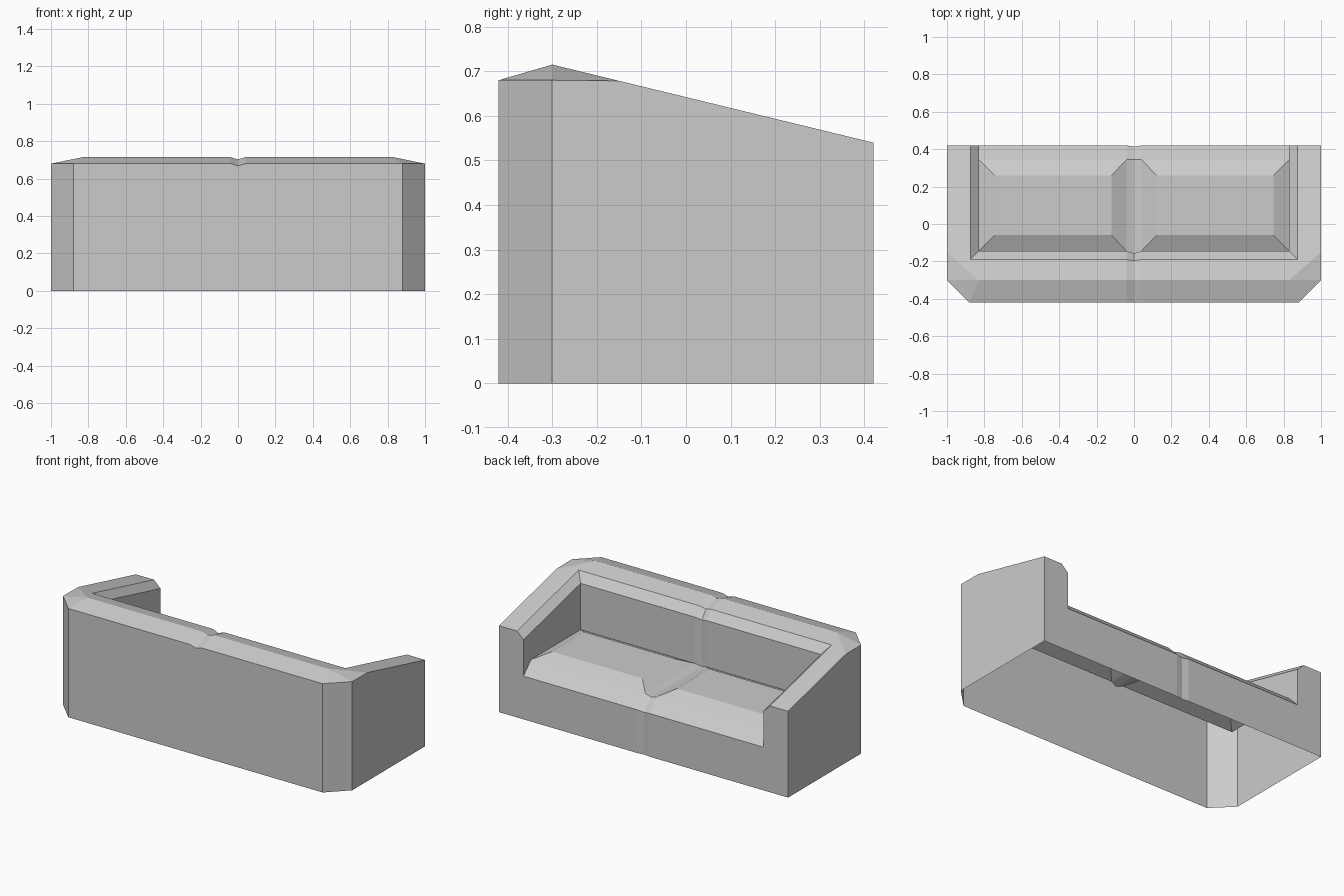
import bpy
import bmesh
from mathutils import Vector

cube = bpy.data.objects.get("Cube")
if cube:
    bpy.data.objects.remove(cube, do_unlink=True)

fabric = bpy.data.materials.new("grey_fabric")
fabric.use_nodes = True
grey = (0.6, 0.6, 0.6, 1)
fabric.diffuse_color = grey
fabric.node_tree.nodes["Principled BSDF"].inputs["Base Color"].default_value = grey

# Key widths (x), depths (y) and heights (z)
side, arm_edge, inner, corner, groove = 1, 0.875, 0.83, 0.88, 0.04
open_y, back_y, ridge_y, rest_top_y, rest_y = 0.42, -0.42, -0.3, -0.19, -0.145
rim, ridge, lip, seat_z, crown = 0.68, 0.715, 0.27, 0.345, 0.385
seat_y = 0.345
drop = 0.043
sink = 0.012

UP, LEFT, TO_BACK, TO_OPEN = (0, 0, 1), (1, 0, 0), (0, -1, 0), (0, 1, 0)


def slope(y):
    """Height of the sloping top shared by the arms and backrest."""
    return ridge - (y - ridge_y) * (ridge - 0.54) / (open_y - ridge_y)


def part(name, panels):
    """Build half of an upholstered part from outward panels and mirror it."""
    bm = bmesh.new()
    for outward, points in panels:
        face = bm.faces.new([bm.verts.new(p) for p in points])
        face.normal_update()
        if face.normal.dot(Vector(outward)) < 0:
            face.normal_flip()
    bmesh.ops.remove_doubles(bm, verts=bm.verts, dist=0.0005)
    mesh = bpy.data.meshes.new(name)
    bm.to_mesh(mesh)
    bm.free()
    mesh.materials.append(fabric)
    obj = bpy.data.objects.new(name, mesh)
    bpy.context.collection.objects.link(obj)
    mirror = obj.modifiers.new("mirror", "MIRROR")
    mirror.use_clip = True
    return obj


def strip(outward, edge_line, centre_line):
    """Quads joining the edge of the seam groove to its centre."""
    edge = [(groove, y, z) for y, z in edge_line]
    mid = [(0, y, z) for y, z in centre_line]
    return [(outward, (edge[i], edge[i + 1], mid[i + 1], mid[i]))
            for i in range(len(edge) - 1)]


# Shared corner points
ridge_end = (inner, ridge_y, ridge)
rim_back = (corner, back_y, rim)
rim_side = (side, ridge_y, rim)
slope_start = (side, -0.15, slope(-0.15))
arm_front = (side, open_y, slope(open_y))
edge_front = (arm_edge, open_y, slope(open_y))
edge_back = (arm_edge, rest_top_y, slope(rest_top_y))
low_front = (inner, open_y, slope(open_y) - drop)
low_back = (inner, rest_y, slope(rest_y) - drop)

# Outer back wall and its cut corners
part("back_wall", [
    (TO_BACK, [(0, back_y, 0), (corner, back_y, 0), rim_back,
               (groove, back_y, rim), (0, back_y, rim - sink)]),
    ((1, -1, 0), [(corner, back_y, 0), (side, ridge_y, 0), rim_side, rim_back]),
    (UP, [rim_back, rim_side, ridge_end]),
])

# Arms with sloping tops and a chamfer along the inside
part("arms", [
    (LEFT, [(side, ridge_y, 0), (side, open_y, 0), arm_front, slope_start, rim_side]),
    (UP, [rim_side, slope_start, ridge_end]),
    (UP, [ridge_end, slope_start, arm_front, edge_front, edge_back]),
    (UP, [edge_front, edge_back, low_back, low_front]),
    ((-1, 0, 0), [low_front, low_back, (inner, rest_y, seat_z),
                  (inner, seat_y, seat_z), (inner, open_y, lip)]),
])

# Backrest with a central seam running over the top
edge_line = [(back_y, rim), (ridge_y, ridge), (rest_top_y, slope(rest_top_y)),
             (rest_y, slope(rest_y) - drop), (rest_y, seat_z)]
centre_line = [(back_y, rim - sink), (ridge_y, ridge - sink),
               (rest_top_y - sink / 2, slope(rest_top_y) - sink),
               (rest_y - sink, slope(rest_y) - drop - sink),
               (rest_y - sink, seat_z - sink)]
seam = [(groove, y, z) for y, z in edge_line]
part("backrest", [
    (UP, [seam[0], rim_back, ridge_end, seam[1]]),
    (UP, [seam[1], ridge_end, edge_back, seam[2]]),
    (UP, [seam[2], edge_back, low_back, seam[3]]),
    (TO_OPEN, [seam[3], low_back, (inner, rest_y, seat_z), seam[4]]),
] + strip((0, 0.3, 1), edge_line, centre_line))

# Seat cushions: raised flat crowns with bevelled borders
ring = [(groove, seat_y, seat_z), (inner, seat_y, seat_z),
        (inner, rest_y, seat_z), (groove, rest_y, seat_z)]
top = [(0.12, 0.26, crown), (0.745, 0.26, crown),
       (0.745, -0.06, crown), (0.12, -0.06, crown)]
borders = [(UP, [ring[i], ring[i - 1], top[i - 1], top[i]]) for i in range(4)]
seat_edge = [(rest_y, seat_z), (seat_y, seat_z), (open_y, lip)]
seat_mid = [(rest_y - sink, seat_z - sink), (seat_y, seat_z - sink),
            (open_y - sink / 2, lip - sink / 2)]
part("seat_cushions", borders + [
    (UP, top),
    (UP, [ring[0], ring[1], (inner, open_y, lip), (groove, open_y, lip)]),
] + strip(UP, seat_edge, seat_mid))

# Panel below the seat and across the arm ends
part("seat_panel", [
    (TO_OPEN, [(groove, open_y, 0), (side, open_y, 0), arm_front, edge_front,
               low_front, (inner, open_y, lip), (groove, open_y, lip)]),
] + strip(TO_OPEN, [(open_y, lip), (open_y, 0)],
          [(open_y - sink / 2, lip - sink / 2), (open_y - sink / 2, 0)]))
